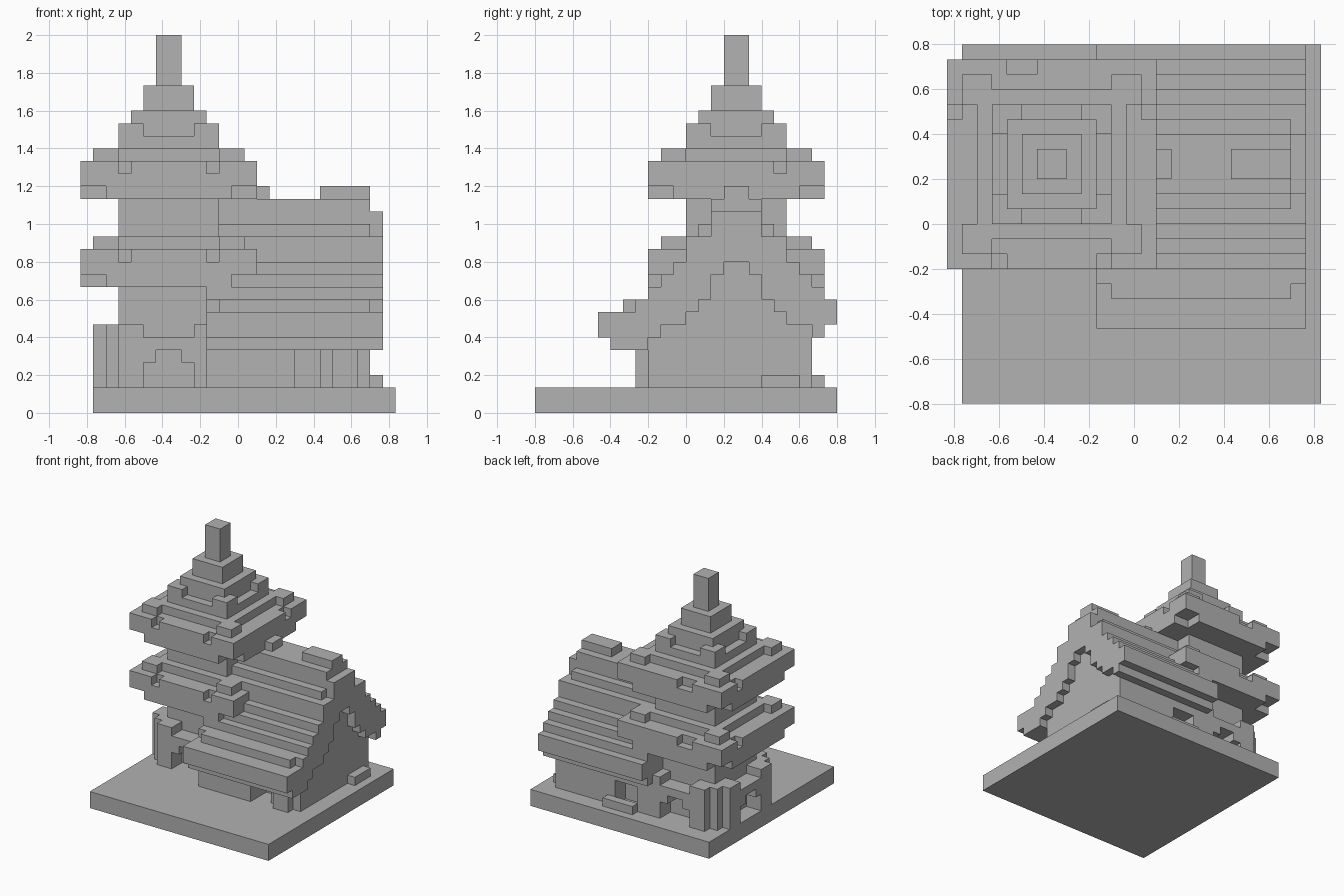
import bpy
import bmesh

UNIT = 1 / 15            # edge of one block
CENTRE = (12.5, 12, 0)   # block position of the origin

cube = bpy.data.objects.get("Cube")
if cube:
    bpy.data.objects.remove(cube, do_unlink=True)

stone = bpy.data.materials.new("plain_grey")
stone.use_nodes = True
grey = (0.445, 0.445, 0.445, 1)
stone.diffuse_color = grey
stone.node_tree.nodes["Principled BSDF"].inputs["Base Color"].default_value = grey

taken = set()


def box(x, y, z):
    """Blocks filling the given ranges."""
    return {(i, j, k) for i in range(*x) for j in range(*y) for k in range(*z)}


def around(r, z, s=None):
    """Box round the tower axis, r blocks to each side."""
    s = r if s is None else s
    return box((7 - r, 7 + r), (16 - s, 16 + s), z)


def corners(r, size, z):
    """Four corner boxes inside a square of half width r."""
    cells = set()
    for a in (-r, r - size):
        for b in (-r, r - size):
            cells |= box((7 + a, 7 + a + size), (16 + b, 16 + b + size), z)
    return cells


def build(name, cells):
    """Turn blocks into one mesh made of their outer faces."""
    cells = cells - taken
    taken.update(cells)
    bm = bmesh.new()
    verts = {}

    def vert(p):
        if p not in verts:
            verts[p] = bm.verts.new([(c - o) * UNIT for c, o in zip(p, CENTRE)])
        return verts[p]

    for cell in cells:
        for axis in range(3):
            u, v = (axis + 1) % 3, (axis + 2) % 3
            for side in (0, 1):
                near = list(cell)
                near[axis] += 2 * side - 1
                if tuple(near) in cells:
                    continue
                ring = []
                for du, dv in ((0, 0), (1, 0), (1, 1), (0, 1)):
                    p = list(cell)
                    p[axis] += side
                    p[u] += du
                    p[v] += dv
                    ring.append(vert(tuple(p)))
                bm.faces.new(ring if side else ring[::-1])
    bmesh.ops.dissolve_limit(bm, angle_limit=0.01, verts=bm.verts[:], edges=bm.edges[:])
    mesh = bpy.data.meshes.new(name)
    bm.to_mesh(mesh)
    bm.free()
    mesh.materials.append(stone)
    obj = bpy.data.objects.new(name, mesh)
    bpy.context.collection.objects.link(obj)


# Base slab
build("base_slab", box((1, 25), (0, 24), (0, 2)))

# Tower ground floor: stepped octagon with arches and raised corners
ground = set()
for wide, deep in ((6, 4), (5, 5), (4, 6)):
    ground |= around(wide, (2, 7), deep)
ground -= around(2, (6, 7), 6) | around(6, (6, 7), 2)
for half, top in ((2, 4), (1, 5)):
    ground -= box((7 - half, 7 + half), (10, 12), (2, top))
    ground -= box((7 - half, 7 + half), (20, 22), (2, top))
    ground -= box((1, 3), (16 - half, 16 + half), (2, top))
build("tower_ground_floor", ground | around(4, (6, 7)))

# Two tower storeys, each with a flared eave above
for name, z in (("lower", 10), ("upper", 17)):
    build(name + "_storey", around(4, (z - 3, z)))
    eave = around(7, (z + 1, z + 3))
    eave |= around(7, (z, z + 1), 5) | around(5, (z, z + 1), 7)
    # small notches in the rim
    for i in (3, 10):
        eave -= box((i, i + 1), (9, 10), (z + 2, z + 3))
    for i in (0, 13):
        eave -= box((i, i + 1), (19, 20), (z + 2, z + 3))
    eave -= box((4, 6), (22, 23), (z + 2, z + 3))
    eave |= around(5, (z + 3, z + 4)) | corners(6, 2, (z + 3, z + 4))
    build(name + "_eave", eave)

# Stepped spire
build("spire_base", around(4, (21, 22)) | corners(4, 2, (22, 23)) | around(3, (22, 24)))
build("spire_step", around(2, (24, 26)))
build("spire_post", around(1, (26, 30)))

# Hall roof: bottom and top level of each row, from the front eave to the ridge
front = {5: (6, 8), 6: (5, 8), 7: (5, 9), 8: (5, 9), 9: (6, 10), 10: (7, 11),
         11: (7, 12), 12: (8, 14), 13: (9, 15), 14: (11, 17), 15: (12, 17)}
rows = dict(front)
for j in range(9, 16):
    rows[31 - j] = front[j]
rows[23] = (7, 9)
roof, gable = set(), set()
lowered = {7: 8, 13: 14, 14: 16, 15: 16, 16: 16, 17: 16, 18: 14}
for j, (low, top) in rows.items():
    roof |= box((11, 23), (j, j + 1), (low, top))
    for i in (10, 23):
        roof |= box((i, i + 1), (j, j + 1), (low, lowered.get(j, top)))
    if 9 <= j < 22:
        gable |= box((10, 23), (j, j + 1), (2, low))
build("hall_roof", roof)
build("ridge_caps", box((11, 15), (15, 17), (17, 18)) | box((19, 23), (15, 17), (17, 18)))

# Hall walls with front bay, post and door recesses
gable |= box((10, 17), (8, 9), (2, 6)) | box((20, 22), (8, 9), (2, 6))
gable -= box((17, 19), (9, 11), (2, 5))
gable -= box((12, 15), (20, 22), (2, 5))
build("hall_walls", gable)
build("side_step", box((23, 24), (18, 21), (2, 3)))
build("back_step", box((12, 16), (22, 23), (2, 3)))
